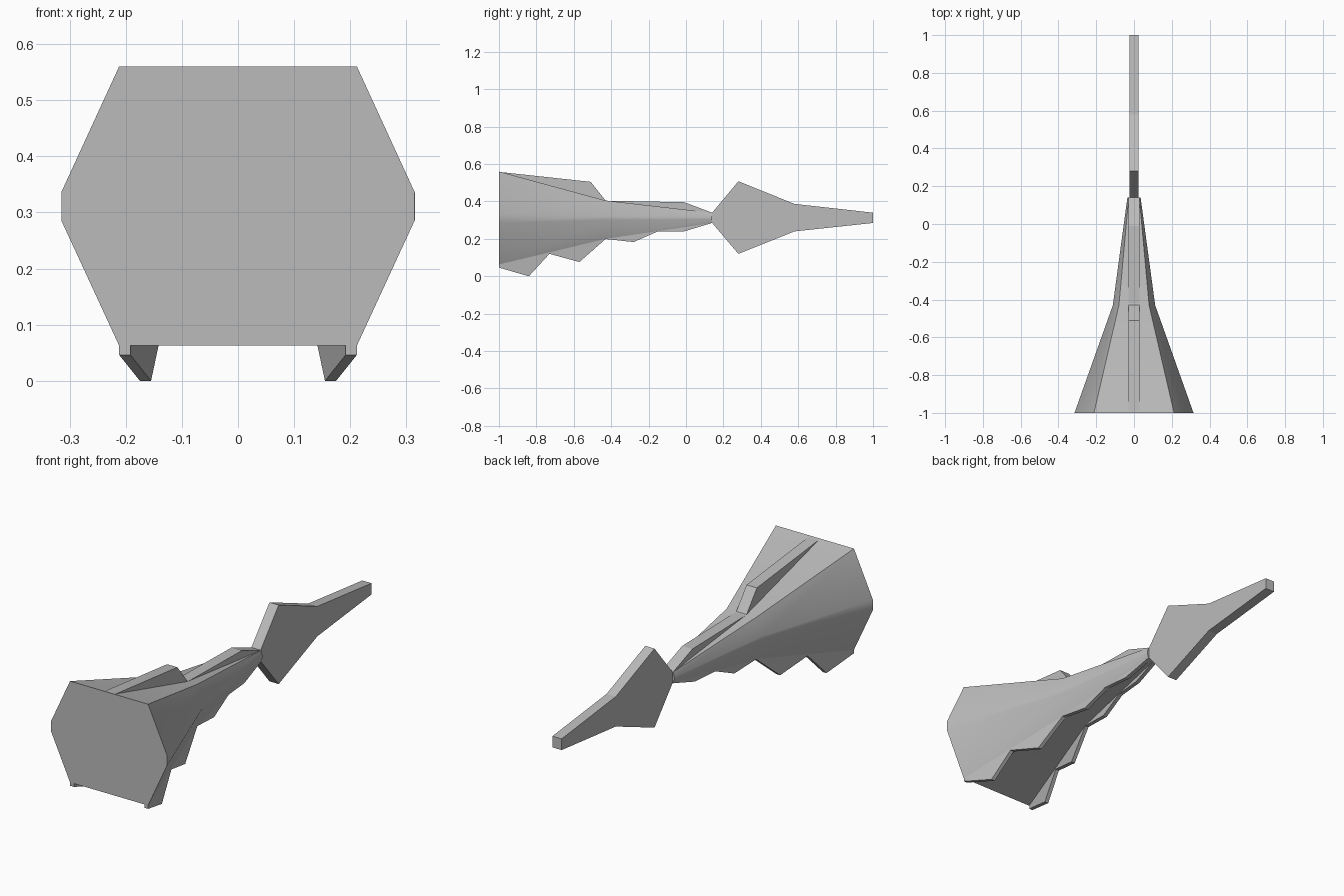
import bpy, bmesh, math

cube = bpy.data.objects.get("Cube")
if cube:
    bpy.data.objects.remove(cube)

grey = bpy.data.materials.new("plain grey")
grey.use_nodes = True
colour = (0.5, 0.5, 0.5, 1)
grey.diffuse_color = colour
grey.node_tree.nodes["Principled BSDF"].inputs["Base Color"].default_value = colour


def loft(name, rings):
    """Skin a list of matching rings of points and cap both ends."""
    bm = bmesh.new()
    loops = [[bm.verts.new(p) for p in ring] for ring in rings]
    n = len(loops[0])
    for a, b in zip(loops, loops[1:]):
        for i in range(n):
            j = (i + 1) % n
            bm.faces.new((a[i], a[j], b[j], b[i]))
    bm.faces.new(loops[0])
    bm.faces.new(loops[-1])
    bmesh.ops.recalc_face_normals(bm, faces=bm.faces)
    mesh = bpy.data.meshes.new(name)
    bm.to_mesh(mesh)
    bm.free()
    mesh.materials.append(grey)
    obj = bpy.data.objects.new(name, mesh)
    bpy.context.collection.objects.link(obj)
    return obj


def plate(name, profile, half):
    """Extrude a side (y, z) profile evenly about x = 0."""
    return loft(name, [[(x, y, z) for y, z in profile] for x in (-half, half)])


# Body stations: y, corner half width, side half width, bottom, top, side band half height
stations = [(-1, .212, .315, .063, .56, .025),
            (-.43, .08, .112, .2, .405, .01),
            (.14, .028, .035, .285, .34, .005)]


def body_ring(y, corner, side, low, high, band):
    right = [(corner, y, low), (side, y, .311 - band),
             (side, y, .311 + band), (corner, y, high)]
    return right + [(-x, y, z) for x, y, z in reversed(right)]


def lower_edge(y):
    """Position (x, z) of the body's lower corner at y."""
    a, b = stations[:2] if y <= stations[1][0] else stations[1:]
    t = (y - a[0]) / (b[0] - a[0])
    return [a[i] + t * (b[i] - a[i]) for i in (1, 3)]


# Tapered body, soft along the sides
body = loft("tail_body", [body_ring(*s) for s in stations])
bpy.context.view_layer.objects.active = body
body.select_set(True)
bpy.ops.object.shade_smooth_by_angle(angle=math.radians(30))
body.select_set(False)

# Fin at the tail tip
plate("tip_fin", [(.14, .34), (.28, .508), (.58, .387), (1, .34),
                  (1, .285), (.58, .24), (.28, .12), (.14, .285)], .025)

# Two ridges along the back
plate("front_back_ridge", [(-.99, .557), (-.51, .505), (-.43, .405), (-.45, .39)], .028)
plate("rear_back_ridge", [(-.43, .404), (-.01, .396), (.14, .34), (-.01, .33)], .028)

# Serrated keels along the lower edges
rings = []
for y, z in [(-.999, .046), (-.84, 0), (-.73, .12), (-.57, .076), (-.43, .199),
             (-.28, .183), (-.15, .24), (-.01, .24), (.139, .285)]:
    x, top = lower_edge(y)
    inner = x - .02
    rings.append([(x, y, z), (x, y, top + .005), (inner, y, top + .005), (inner, y, z)])
keel = loft("lower_keels", rings)
keel.modifiers.new("mirror", 'MIRROR').use_clip = False
